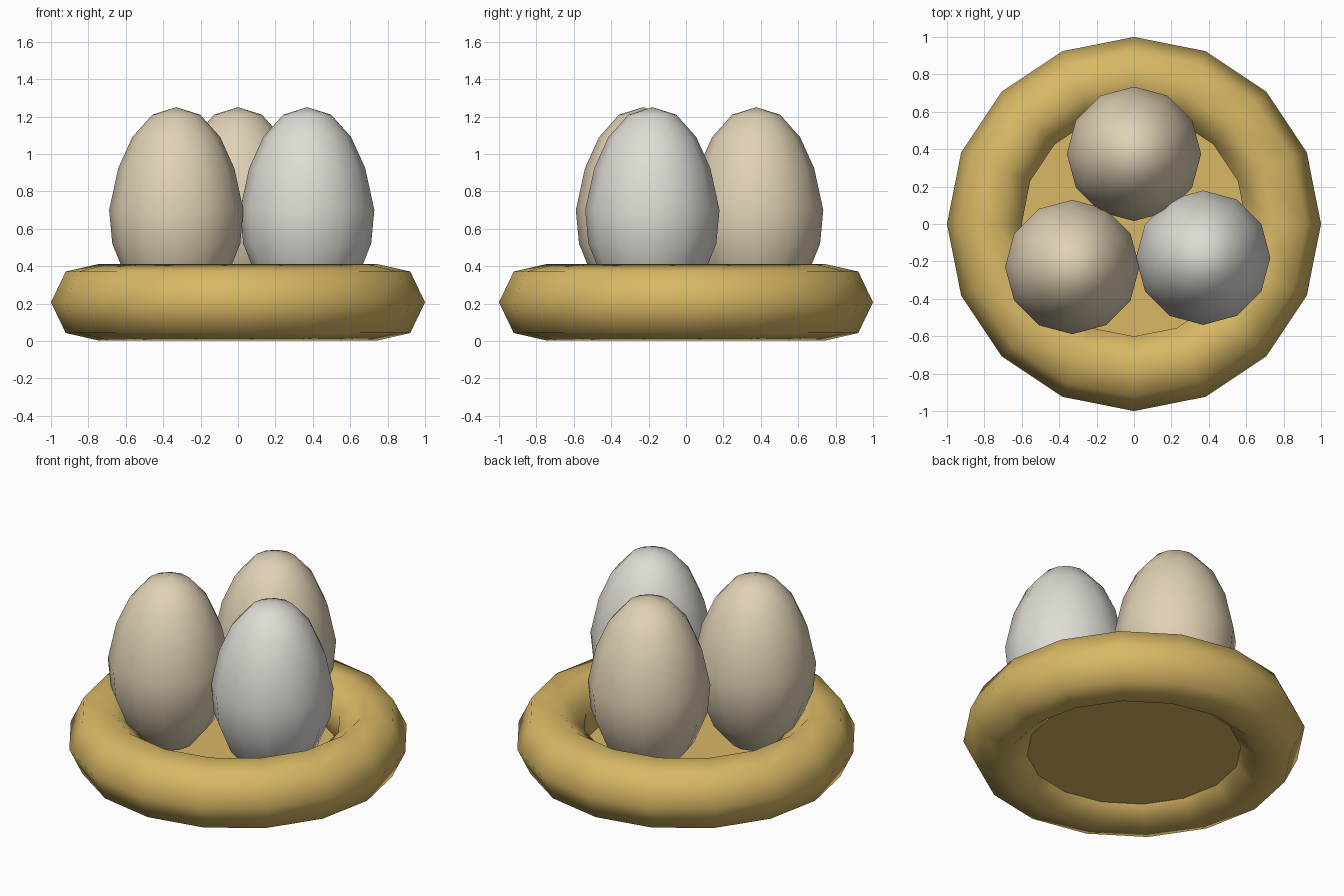
import bpy, bmesh, math

if "Cube" in bpy.data.objects:
    bpy.data.objects.remove(bpy.data.objects["Cube"])


def material(name, rgb):
    m = bpy.data.materials.new(name)
    m.diffuse_color = (*rgb, 1.0)
    m.use_nodes = True
    m.node_tree.nodes["Principled BSDF"].inputs["Base Color"].default_value = m.diffuse_color
    return m


STRAW = material("straw_gold", (0.69, 0.48, 0.13))
CREAM = material("cream_shell", (0.75, 0.64, 0.46))
WHITE = material("white_shell", (0.74, 0.71, 0.66))


def finish(obj, name, mat, smooth_angle):
    obj.name = name
    obj.data.materials.append(mat)
    bpy.ops.object.select_all(action='DESELECT')
    obj.select_set(True)
    bpy.context.view_layer.objects.active = obj
    bpy.ops.object.shade_smooth_by_angle(angle=math.radians(smooth_angle))


# Nest ring: chunky torus
bpy.ops.mesh.primitive_torus_add(major_segments=16, minor_segments=7,
                                 major_radius=0.79, minor_radius=0.21,
                                 location=(0, 0, 0.207))
finish(bpy.context.object, "nest_ring", STRAW, 80)

# Nest floor: thin disc closing the hole, its rim hidden in the ring
bpy.ops.mesh.primitive_cylinder_add(vertices=16, radius=0.64, depth=0.035,
                                    location=(0, 0, 0.1125))
finish(bpy.context.object, "nest_floor", STRAW, 30)

# Egg half profile: (radius, height), blunt end down
EGG = [(0, 1.25), (0.128, 1.21), (0.235, 1.09), (0.31, 0.925), (0.359, 0.70),
       (0.342, 0.52), (0.265, 0.33), (0.145, 0.185), (0, 0.135)]


def egg(name, x, y, mat):
    bm = bmesh.new()
    verts = [bm.verts.new((r, 0, z)) for r, z in EGG]
    edges = [bm.edges.new(pair) for pair in zip(verts, verts[1:])]
    bmesh.ops.spin(bm, geom=verts + edges, cent=(0, 0, 0), axis=(0, 0, 1),
                   angle=2 * math.pi, steps=12)
    bmesh.ops.remove_doubles(bm, verts=bm.verts, dist=0.001)
    bmesh.ops.recalc_face_normals(bm, faces=bm.faces)
    mesh = bpy.data.meshes.new(name)
    bm.to_mesh(mesh)
    bm.free()
    obj = bpy.data.objects.new(name, mesh)
    obj.location = (x, y, 0)
    bpy.context.collection.objects.link(obj)
    finish(obj, name, mat, 80)


# Three eggs standing in the nest
egg("egg_back", 0.0, 0.375, CREAM)
egg("egg_left", -0.33, -0.23, CREAM)
egg("egg_right", 0.37, -0.18, WHITE)
